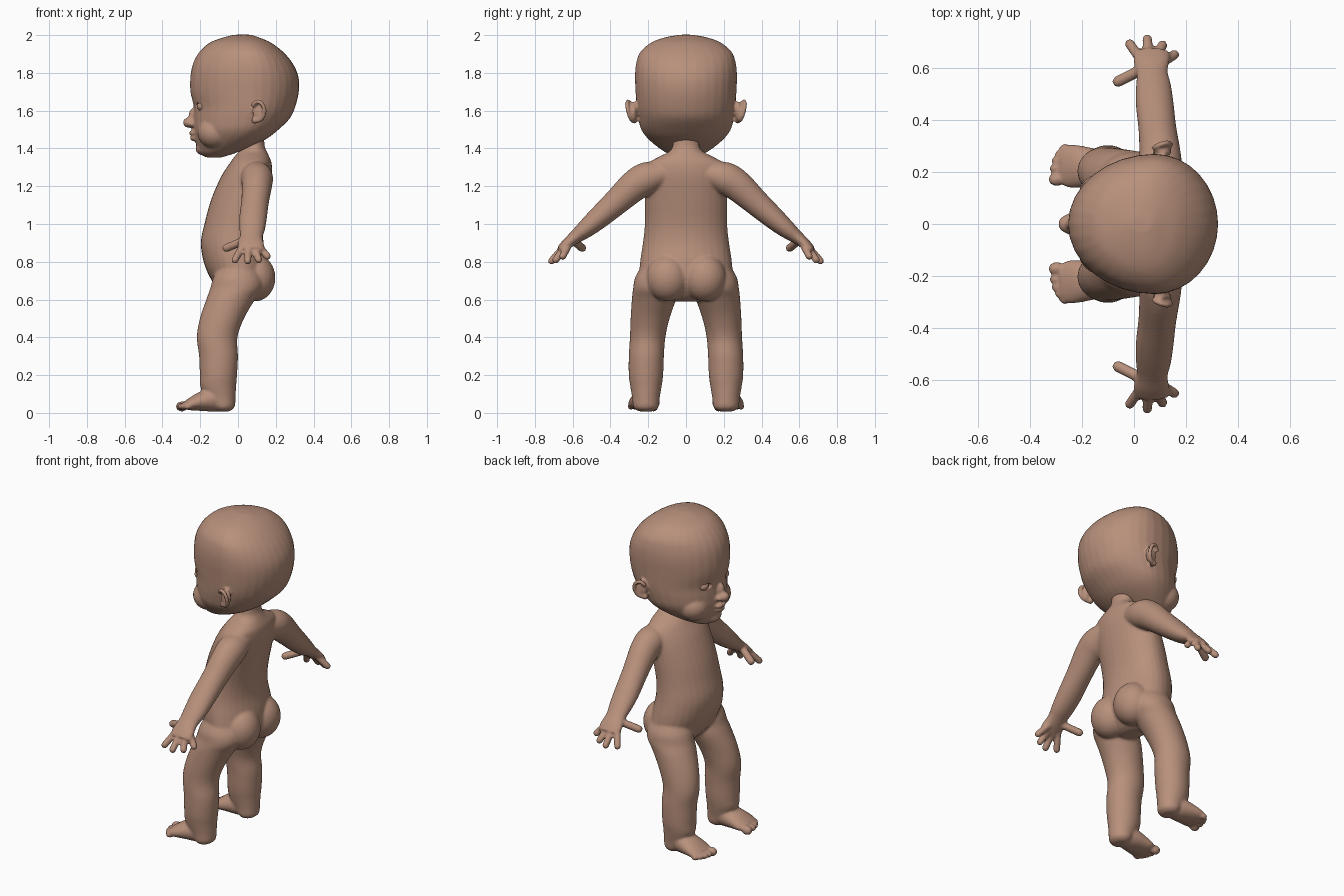
import bpy, bmesh, math
from mathutils import Vector, Matrix

skin = bpy.data.materials.new("warm skin")
skin.diffuse_color = (0.48, 0.28, 0.2, 1)
N = 32


def smooth_rows(rows, steps=4):
    """Catmull-Rom interpolation between rows of numbers."""
    out = []
    for i in range(len(rows) - 1):
        a, b, c, d = rows[max(i - 1, 0)], rows[i], rows[i + 1], rows[min(i + 2, len(rows) - 1)]
        for k in range(steps):
            t = k / steps
            out.append([0.5 * (2 * q + (r - p) * t + (2 * p - 5 * q + 4 * r - s) * t * t
                               + (3 * q - p - 3 * r + s) * t ** 3) for p, q, r, s in zip(a, b, c, d)])
    out.append(list(rows[-1]))
    return out


def skin_rings(bm, rings):
    """Closed shell through a list of point rings."""
    vr = [[bm.verts.new(p) for p in ring] for ring in rings]
    for a, b in zip(vr, vr[1:]):
        for j in range(N):
            bm.faces.new((a[j], a[(j + 1) % N], b[(j + 1) % N], b[j]))
    bm.faces.new(vr[0])
    bm.faces.new(vr[-1])


def stack(bm, rows, side=1):
    """Horizontal egg sections: z, front x, back x, widest x, centre y, half width."""
    rings = []
    for z, xf, xb, xm, yc, w in smooth_rows(rows):
        ring = []
        for j in range(N):
            c, s = math.cos(2 * math.pi * j / N), math.sin(2 * math.pi * j / N)
            ring.append((xm + c * ((xb - xm) if c > 0 else (xm - xf)), side * (yc + w * s), z))
        rings.append(ring)
    skin_rings(bm, rings)


def tube(bm, rows, ref, side=1):
    """Tube along a path: x, y, z, radius along ref, radius across it."""
    rows = smooth_rows(rows)
    pts = [Vector(r[:3]) for r in rows]
    rings = []
    for i, r in enumerate(rows):
        t = (pts[min(i + 1, len(pts) - 1)] - pts[max(i - 1, 0)]).normalized()
        u = Vector(ref)
        u = (u - t * u.dot(t)).normalized()
        v = t.cross(u)
        ring = []
        for j in range(N):
            a = 2 * math.pi * j / N
            p = pts[i] + u * r[3] * math.cos(a) + v * r[4] * math.sin(a)
            ring.append((p.x, p.y * side, p.z))
        rings.append(ring)
    skin_rings(bm, rings)


def ball(bm, c, r, side=1, rot=Matrix()):
    m = Matrix.Diagonal((1, side, 1, 1)) @ Matrix.Translation(c) @ rot @ Matrix.Diagonal((*r, 1))
    bmesh.ops.create_uvsphere(bm, u_segments=24, v_segments=16, radius=1, matrix=m)


def finger(bm, a, b, r, side):
    """Round-ended digit from a to b."""
    a, b = Vector(a), Vector(b)
    b = b - (b - a).normalized() * r
    mid = (a + b) / 2
    tube(bm, [(*a, r, r), (*mid, r, r), (*b, r, r)], (0.9, 0.1, 0.3) if abs((b - a).x) < 0.05 else (0, 0, 1), side)
    ball(bm, b, (r, r, r), side)


def finish(bm, name, voxel=0, iters=0, cutter=None):
    bmesh.ops.recalc_face_normals(bm, faces=bm.faces)
    me = bpy.data.meshes.new(name)
    bm.to_mesh(me)
    bm.free()
    me.materials.append(skin)
    me.polygons.foreach_set("use_smooth", [True] * len(me.polygons))
    ob = bpy.data.objects.new(name, me)
    bpy.context.collection.objects.link(ob)
    if voxel:
        m = ob.modifiers.new("merge", 'REMESH')
        m.mode, m.voxel_size, m.use_smooth_shade = 'VOXEL', voxel, True
        if cutter:
            b = ob.modifiers.new("sockets", 'BOOLEAN')
            b.operation, b.object, b.solver = 'DIFFERENCE', cutter, 'EXACT'
        s = ob.modifiers.new("soften", 'SMOOTH')
        s.factor, s.iterations = 0.5, iters
    return ob


# Eye and mouth hollows
bm = bmesh.new()
for s in (1, -1):
    ball(bm, (-0.222, 0.1, 1.622), (0.028, 0.036, 0.02), s, Matrix.Rotation(-0.4, 4, 'Z'))
ball(bm, (-0.262, 0, 1.468), (0.014, 0.045, 0.005))
hollows = finish(bm, "face_hollow_cutter")
hollows.hide_render = True
hollows.hide_viewport = False
hollows.display_type = 'WIRE'
hollows.hide_set(True)

# Head with nose, cheeks, lips and ears
bm = bmesh.new()
stack(bm, [(1.352, -0.165, -0.09, -0.13, 0, 0.04), (1.37, -0.2, -0.03, -0.11, 0, 0.09),
           (1.40, -0.215, 0.05, -0.06, 0, 0.14), (1.45, -0.228, 0.15, 0, 0, 0.2),
           (1.5, -0.235, 0.215, 0.03, 0, 0.237), (1.56, -0.235, 0.275, 0.05, 0, 0.253),
           (1.62, -0.234, 0.303, 0.07, 0, 0.262), (1.7, -0.252, 0.322, 0.08, 0, 0.267),
           (1.78, -0.252, 0.32, 0.08, 0, 0.27), (1.85, -0.238, 0.29, 0.08, 0, 0.264),
           (1.91, -0.205, 0.24, 0.07, 0, 0.242), (1.96, -0.15, 0.175, 0.05, 0, 0.185),
           (1.988, -0.075, 0.11, 0.04, 0, 0.11), (2.002, -0.02, 0.07, 0.03, 0, 0.03)])
ball(bm, (-0.258, 0, 1.537), (0.034, 0.034, 0.028))
ball(bm, (-0.235, 0, 1.57), (0.027, 0.025, 0.045))
ball(bm, (-0.238, 0, 1.482), (0.022, 0.045, 0.014))
ball(bm, (-0.233, 0, 1.454), (0.022, 0.038, 0.015))
ball(bm, (-0.19, 0, 1.4), (0.035, 0.06, 0.035))
for s in (1, -1):
    ball(bm, (-0.246, 0.025, 1.53), (0.02, 0.018, 0.016), s)
    ball(bm, (-0.125, 0.105, 1.485), (0.09, 0.09, 0.085), s)
    # ear rim and bowl
    rot = Matrix.Rotation(-0.45, 4, 'X') @ Matrix.Rotation(-0.3, 4, 'Z')
    rim = []
    for k in range(11):
        a = math.radians(-120 + 27 * k)
        p = Vector((0.105, 0.283, 1.598)) + Vector((math.cos(a) * 0.034, 0.012 + 0.012 * math.cos(a) + 0.012 * math.sin(a), math.sin(a) * 0.05))
        rim.append((*p, 0.011, 0.012))
    tube(bm, rim, (0, 1, 0), s)
    ball(bm, (0.11, 0.277, 1.595), (0.034, 0.018, 0.055), s)
    ball(bm, (0.09, 0.275, 1.55), (0.02, 0.018, 0.02), s)
finish(bm, "head", 0.0075, 4, hollows)

# Eyeballs set back in the sockets
bm = bmesh.new()
for s in (1, -1):
    ball(bm, (-0.188, 0.1, 1.622), (0.03, 0.034, 0.026), s)
finish(bm, "eyes")

# Torso with neck
bm = bmesh.new()
stack(bm, [(1.5, 0.03, 0.14, 0.09, 0, 0.07), (1.42, 0.03, 0.14, 0.09, 0, 0.07),
           (1.385, 0.005, 0.152, 0.09, 0, 0.088), (1.355, -0.02, 0.166, 0.09, 0, 0.145),
           (1.32, -0.045, 0.178, 0.09, 0, 0.2), (1.25, -0.09, 0.18, 0.07, 0, 0.22),
           (1.13, -0.142, 0.16, 0.03, 0, 0.218), (1.0, -0.178, 0.137, 0, 0, 0.218),
           (0.9, -0.197, 0.135, -0.01, 0, 0.228), (0.8, -0.182, 0.155, 0, 0, 0.243),
           (0.72, -0.15, 0.16, 0.02, 0, 0.245), (0.66, -0.11, 0.14, 0.02, 0, 0.21),
           (0.61, -0.06, 0.1, 0.02, 0, 0.13), (0.59, -0.02, 0.06, 0.02, 0, 0.06)])
for s in (1, -1):
    # buttock
    ball(bm, (0.09, 0.098, 0.715), (0.108, 0.115, 0.125), s)
    # leg
    stack(bm, [(0.8, -0.09, 0.09, 0, 0.13, 0.09), (0.72, -0.13, 0.13, 0, 0.15, 0.118),
               (0.66, -0.147, 0.13, 0, 0.16, 0.12), (0.6, -0.168, 0.09, -0.04, 0.17, 0.117),
               (0.5, -0.202, 0.032, -0.08, 0.19, 0.103), (0.4, -0.218, -0.003, -0.11, 0.203, 0.094),
               (0.3, -0.206, 0.0, -0.1, 0.21, 0.093), (0.2, -0.202, -0.005, -0.1, 0.212, 0.091),
               (0.14, -0.2, -0.01, -0.1, 0.212, 0.083), (0.08, -0.17, -0.013, -0.09, 0.212, 0.073),
               (0.03, -0.13, -0.018, -0.08, 0.212, 0.066), (0.008, -0.11, -0.045, -0.08, 0.212, 0.04)], s)
    # foot
    tube(bm, [(-0.05, 0.212, 0.065, 0.05, 0.055), (-0.13, 0.214, 0.07, 0.07, 0.064),
              (-0.2, 0.22, 0.059, 0.08, 0.05), (-0.25, 0.224, 0.046, 0.083, 0.034),
              (-0.28, 0.226, 0.04, 0.07, 0.022)], (0, 1, 0), s)
    # toes
    for x, y, r in ((-0.298, 0.172, 0.027), (-0.302, 0.214, 0.02), (-0.296, 0.244, 0.019),
                    (-0.284, 0.27, 0.018), (-0.266, 0.292, 0.018)):
        ball(bm, (x, y, 0.034), (r * 1.2, r * 0.95, r), s)
    # arm
    tube(bm, [(0.095, 0.1, 1.27, 0.07, 0.06), (0.1, 0.2, 1.245, 0.085, 0.085),
              (0.1, 0.27, 1.205, 0.08, 0.083), (0.09, 0.37, 1.115, 0.073, 0.07),
              (0.08, 0.46, 1.035, 0.073, 0.06), (0.075, 0.53, 0.975, 0.068, 0.049),
              (0.07, 0.585, 0.932, 0.06, 0.036), (0.068, 0.63, 0.895, 0.07, 0.029),
              (0.068, 0.665, 0.862, 0.068, 0.022)], (1, 0, 0), s)
    # fingers and thumb
    for a, b in (((0.025, 0.635, 0.885), (-0.024, 0.705, 0.795)), ((0.055, 0.645, 0.88), (0.05, 0.725, 0.79)),
                 ((0.085, 0.64, 0.88), (0.115, 0.7, 0.795)), ((0.105, 0.62, 0.89), (0.167, 0.66, 0.815))):
        finger(bm, a, b, 0.0195, s)
    finger(bm, (0.04, 0.6, 0.915), (-0.08, 0.54, 0.865), 0.022, s)
finish(bm, "body_with_limbs", 0.0075, 6)
